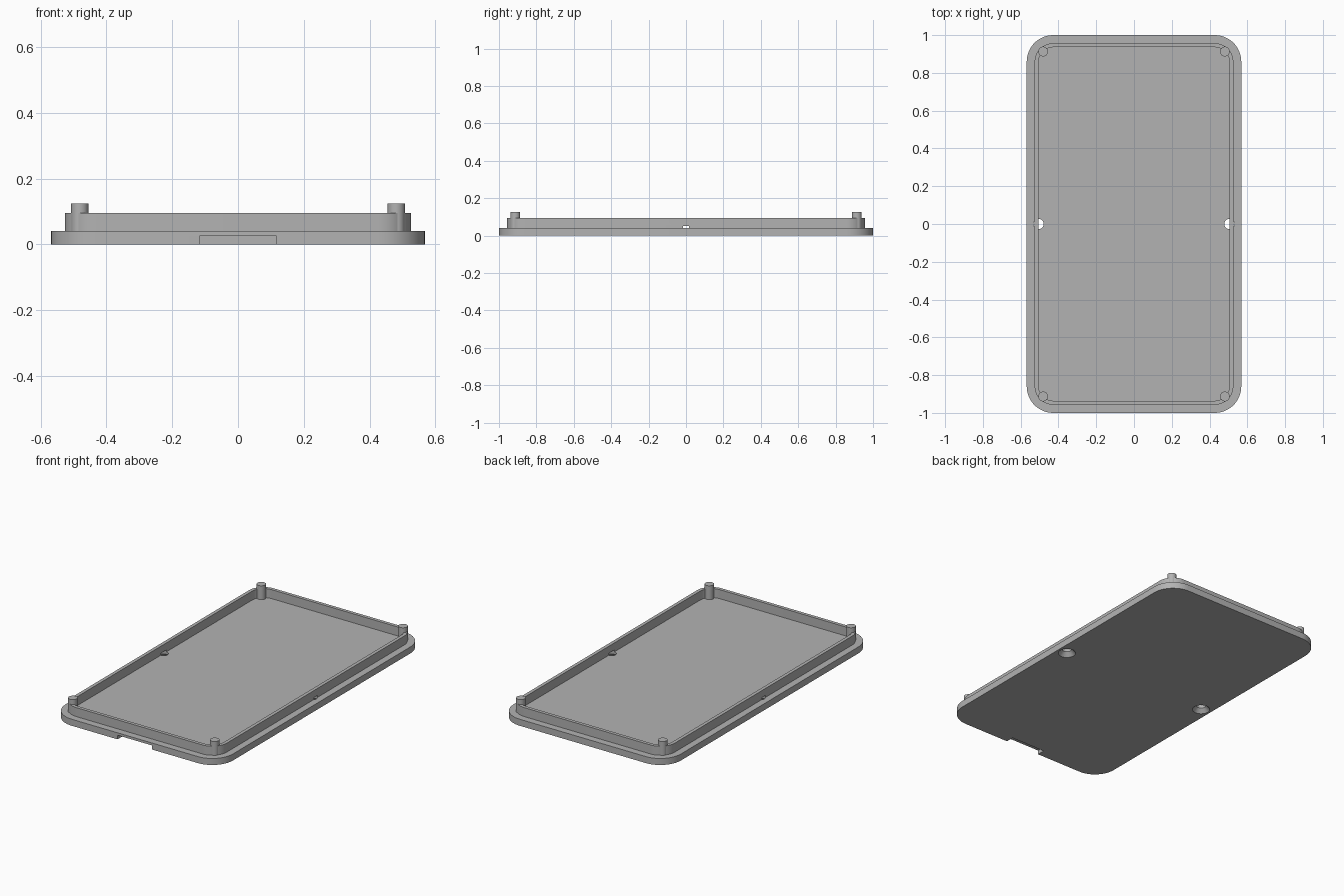
import bpy
import bmesh
from math import cos, sin, pi, tau

cube = bpy.data.objects.get("Cube")
if cube:
    bpy.data.objects.remove(cube, do_unlink=True)

# Single plastic colour
GREY = (0.45, 0.45, 0.45, 1.0)
plastic = bpy.data.materials.new("grey plastic")
plastic.use_nodes = True
plastic.diffuse_color = GREY
plastic.node_tree.nodes["Principled BSDF"].inputs["Base Color"].default_value = GREY


def make_object(name, bm):
    bmesh.ops.recalc_face_normals(bm, faces=bm.faces)
    mesh = bpy.data.meshes.new(name)
    bm.to_mesh(mesh)
    bm.free()
    mesh.materials.append(plastic)
    obj = bpy.data.objects.new(name, mesh)
    bpy.context.collection.objects.link(obj)
    return obj


def rounded_outline(hx, hy, r, steps=12):
    """Counter-clockwise outline of a rounded rectangle."""
    points = []
    for i, (sx, sy) in enumerate([(1, 1), (-1, 1), (-1, -1), (1, -1)]):
        for k in range(steps + 1):
            a = (i + k / steps) * pi / 2
            points.append((sx * (hx - r) + r * cos(a), sy * (hy - r) + r * sin(a)))
    return points


def circle(cx, cy, r, n=32):
    return [(cx + r * cos(tau * k / n), cy + r * sin(tau * k / n)) for k in range(n)]


def loft(name, sections, closed=False):
    """Skin equal outlines placed at given heights; cap the ends or close into a ring."""
    bm = bmesh.new()
    rings = [[bm.verts.new((x, y, z)) for x, y in pts] for pts, z in sections]
    pairs = list(zip(rings, rings[1:]))
    if closed:
        pairs.append((rings[-1], rings[0]))
    else:
        bm.faces.new(rings[0])
        bm.faces.new(rings[-1])
    for a, b in pairs:
        for k in range(len(a)):
            j = (k + 1) % len(a)
            bm.faces.new((a[k], a[j], b[j], b[k]))
    return make_object(name, bm)


def cut(obj, cutter):
    mod = obj.modifiers.new("cut", "BOOLEAN")
    mod.operation = "DIFFERENCE"
    mod.solver = "EXACT"
    mod.object = cutter
    bpy.context.view_layer.objects.active = obj
    bpy.ops.object.modifier_apply(modifier=mod.name)


PLATE_TOP, WALL_TOP, PEG_TOP = 0.04, 0.095, 0.125

# Base plate and the raised lip around it
plate_outline = rounded_outline(0.568, 1.0, 0.14)
plate = loft("base_plate", [(plate_outline, 0), (plate_outline, PLATE_TOP)])

outer = rounded_outline(0.526, 0.957, 0.098)
inner = rounded_outline(0.505, 0.936, 0.077)
lip = loft("raised_lip", [(outer, PLATE_TOP), (outer, WALL_TOP),
                          (inner, WALL_TOP), (inner, PLATE_TOP)], closed=True)

# Corner pegs
pegs = []
for side, sx in (("left", 1), ("right", -1)):
    for end, sy in (("front", -1), ("back", 1)):
        ring = circle(sx * 0.481, sy * 0.913, 0.026)
        pegs.append(loft(f"{end}_{side}_peg", [(ring, PLATE_TOP - 0.01), (ring, PEG_TOP)]))

# Countersunk screw holes under the long sides
cutters = []
for side, sx in (("left", 1), ("right", -1)):
    profile = [(0.05, -0.01), (0.05, 0.0), (0.027, 0.025), (0.027, 0.052)]
    cutter = loft(f"{side}_hole_cutter", [(circle(sx * 0.505, 0, r), z) for r, z in profile])
    cut(plate, cutter)
    cut(lip, cutter)
    cutters.append(cutter)

# Opening notch under the front edge
notch = [(-0.117, -1.1), (0.117, -1.1), (0.117, -0.95), (-0.117, -0.95)]
cutter = loft("notch_cutter", [(notch, -0.02), (notch, 0.025)])
cut(plate, cutter)
cutters.append(cutter)
for c in cutters:
    bpy.data.objects.remove(c, do_unlink=True)

# Smooth rounded corners, keep edges crisp
for obj in bpy.context.selected_objects:
    obj.select_set(False)
for obj in [plate, lip] + pegs:
    obj.select_set(True)
bpy.context.view_layer.objects.active = plate
bpy.ops.object.shade_smooth_by_angle(angle=pi / 6)
